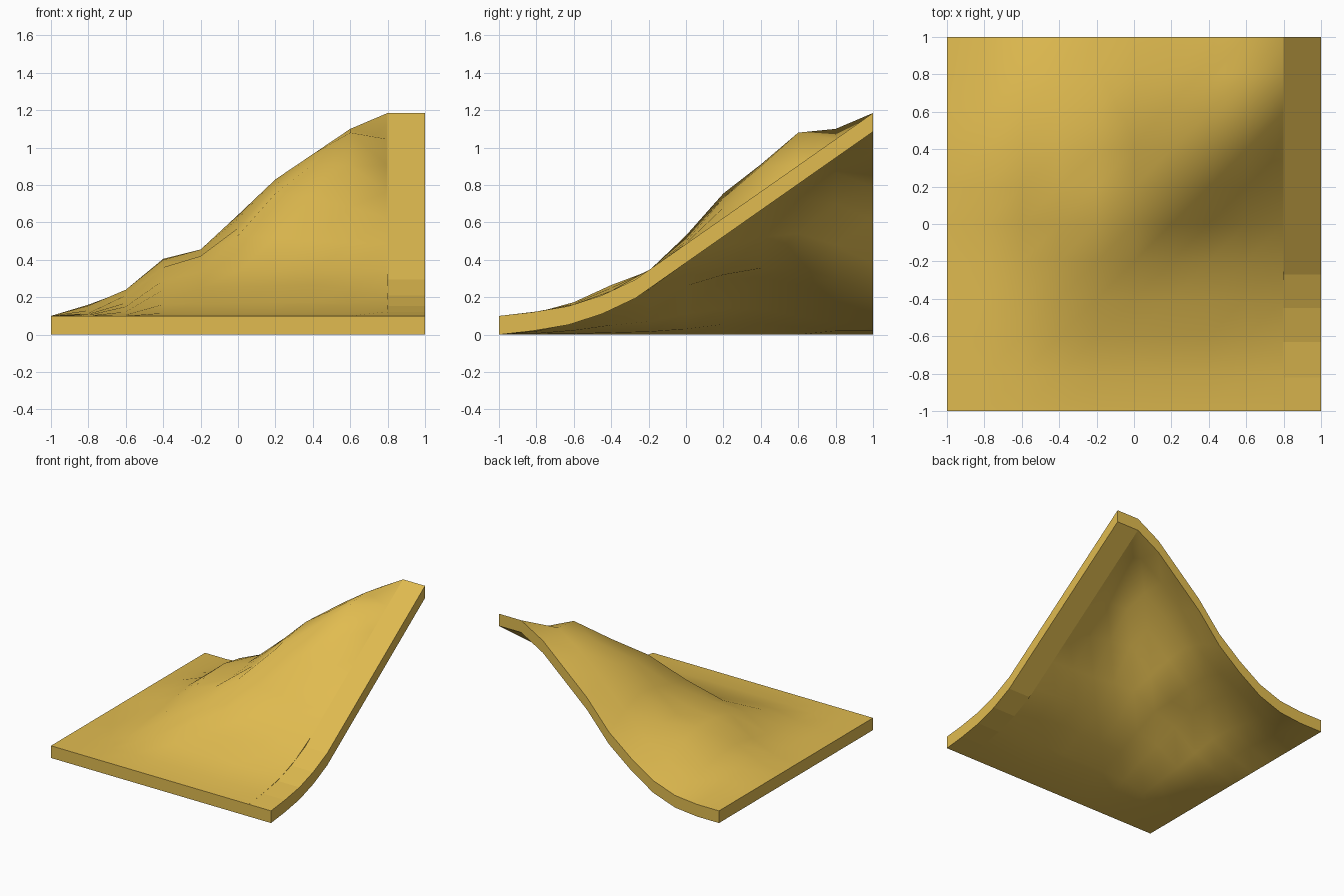
import bpy, bmesh
from math import radians

if "Cube" in bpy.data.objects:
    bpy.data.objects.remove(bpy.data.objects["Cube"])

THICK = 0.1

mat = bpy.data.materials.new("sand")
mat.diffuse_color = (0.75, 0.5, 0.08, 1)
mat.use_nodes = True
mat.node_tree.nodes["Principled BSDF"].inputs["Base Color"].default_value = mat.diffuse_color


def lerp_profile(points, t):
    for (a, za), (b, zb) in zip(points, points[1:]):
        if t <= b + 1e-6:
            return za + (zb - za) * (t - a) / (b - a)
    return points[-1][1]


def slab(name, xs, ys, height, smooth):
    """Grid sheet following height(x, y), thickened straight down."""
    bm = bmesh.new()
    rows = [[bm.verts.new((x, y, height(x, y))) for x in xs] for y in ys]
    for r0, r1 in zip(rows, rows[1:]):
        for i in range(len(xs) - 1):
            bm.faces.new((r0[i], r0[i + 1], r1[i + 1], r1[i]))
    ext = bmesh.ops.extrude_face_region(bm, geom=bm.faces[:], use_keep_orig=True)
    low = [g for g in ext["geom"] if isinstance(g, bmesh.types.BMVert)]
    bmesh.ops.translate(bm, verts=low, vec=(0, 0, -THICK))
    bmesh.ops.recalc_face_normals(bm, faces=bm.faces[:])
    me = bpy.data.meshes.new(name)
    bm.to_mesh(me)
    bm.free()
    me.materials.append(mat)
    ob = bpy.data.objects.new(name, me)
    bpy.context.collection.objects.link(ob)
    if smooth:
        bpy.ops.object.select_all(action='DESELECT')
        ob.select_set(True)
        bpy.context.view_layer.objects.active = ob
        bpy.ops.object.shade_smooth_by_angle(angle=radians(50))
    return ob


# side profile of the ramp: curved foot, then a straight climb
RAMP = [(-1, .1), (-.82, .12), (-.63, .152), (-.45, .21), (-.27, .295), (1, 1.185)]

# hill cross-sections, heights at x = -0.8 ... 0.6, from y = -0.4 to the back
SECTIONS = [
    (.11, .15, .24, .25, .255, .26, .265, .25),
    (.115, .17, .29, .335, .34, .34, .34, .34),
    (.13, .21, .36, .42, .53, .52, .50, .49),
    (.155, .24, .40, .42, .57, .755, .73, .68),
    (.16, .235, .405, .455, .62, .80, .91, .90),
    (.14, .20, .37, .455, .64, .83, .965, 1.08),
    (.12, .16, .28, .40, .58, .80, .965, 1.10),
    (.10, .12, .19, .32, .48, .71, .89, 1.07),
]


def hill(x, y):
    if x < -.99 or y < -.99:
        return .1
    if x > .79:
        return lerp_profile(RAMP, y)
    col = round((x + .8) / .2)
    if y < -.45:                       # gentle foot at the front
        return .1 + (SECTIONS[0][col] - .1) * ((y + 1) / .6) ** 2
    return SECTIONS[round((y + .4) / .2)][col]


# smooth hillside
slab("hillside", [-1 + .2 * i for i in range(10)], [-1 + .2 * i for i in range(11)], hill, True)

# flat-faced ramp strip along the right edge
slab("ramp_strip", [.8, 1], [p[0] for p in RAMP], lambda x, y: lerp_profile(RAMP, y), False)
